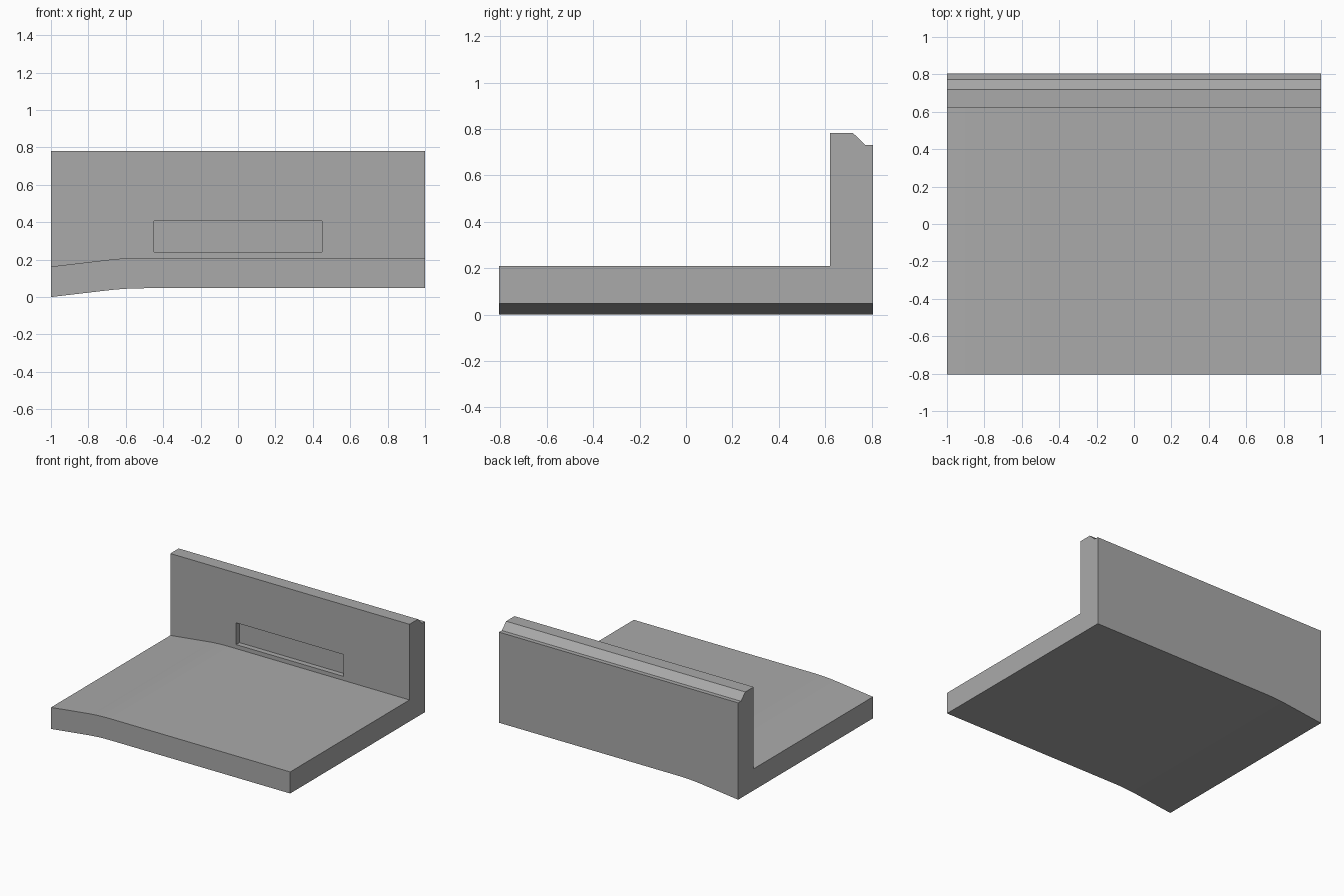
import bpy
import bmesh

cube = bpy.data.objects.get("Cube")
if cube:
    bpy.data.objects.remove(cube, do_unlink=True)

grey = bpy.data.materials.new("plain grey")
grey.use_nodes = True
colour = (0.4, 0.4, 0.4, 1)
grey.diffuse_color = colour
grey.node_tree.nodes["Principled BSDF"].inputs["Base Color"].default_value = colour

# Dimensions
HALF_DEPTH = 0.805
LIFT = 0.047
THICK = 0.163
WALL_FRONT = 0.62
TOP = 0.782


def underside(x):
    """Straight ramp that eases through a short curve into the level floor."""
    start, end = -0.7, -0.5
    slope = LIFT / ((start + end) / 2 + 1)
    if x <= start:
        return slope * (x + 1)
    if x >= end:
        return LIFT
    return LIFT - slope * (end - x) ** 2 / (2 * (end - start))


def section(x):
    """Side profile: floor slab, upright wall and notched wall top."""
    low = underside(x)
    return [(-HALF_DEPTH, low), (HALF_DEPTH, low),
            (HALF_DEPTH, 0.732), (0.772, 0.732), (0.72, TOP),
            (WALL_FRONT, TOP), (WALL_FRONT, low + THICK),
            (-HALF_DEPTH, low + THICK)]


# Floor and back wall, skinned through the profiles
stations = [-1] + [-0.7 + 0.025 * i for i in range(9)] + [1]
bm = bmesh.new()
rings = [[bm.verts.new((x, y, z)) for y, z in section(x)] for x in stations]
for a, b in zip(rings, rings[1:]):
    for i in range(len(a)):
        j = (i + 1) % len(a)
        bm.faces.new((a[i], a[j], b[j], b[i]))
bm.faces.new(rings[0])
bm.faces.new(rings[-1])
bmesh.ops.recalc_face_normals(bm, faces=bm.faces)
mesh = bpy.data.meshes.new("floor_and_wall")
bm.to_mesh(mesh)
bm.free()
mesh.materials.append(grey)
body = bpy.data.objects.new("floor_and_wall", mesh)
bpy.context.collection.objects.link(body)

# Shallow slot in the front of the wall
bpy.ops.mesh.primitive_cube_add(size=1, location=(0, WALL_FRONT, 0.323))
cutter = bpy.context.object
cutter.name = "slot_cutter"
cutter.scale = (0.9, 0.08, 0.165)
cutter.hide_render = True
cutter.data.materials.append(grey)
slot = body.modifiers.new("slot", "BOOLEAN")
slot.operation = "DIFFERENCE"
slot.solver = "EXACT"
slot.object = cutter

bpy.ops.object.select_all(action="DESELECT")
body.select_set(True)
bpy.context.view_layer.objects.active = body
bpy.ops.object.modifier_apply(modifier="slot")
bpy.data.objects.remove(cutter, do_unlink=True)
bpy.ops.object.shade_smooth_by_angle(angle=0.5)
